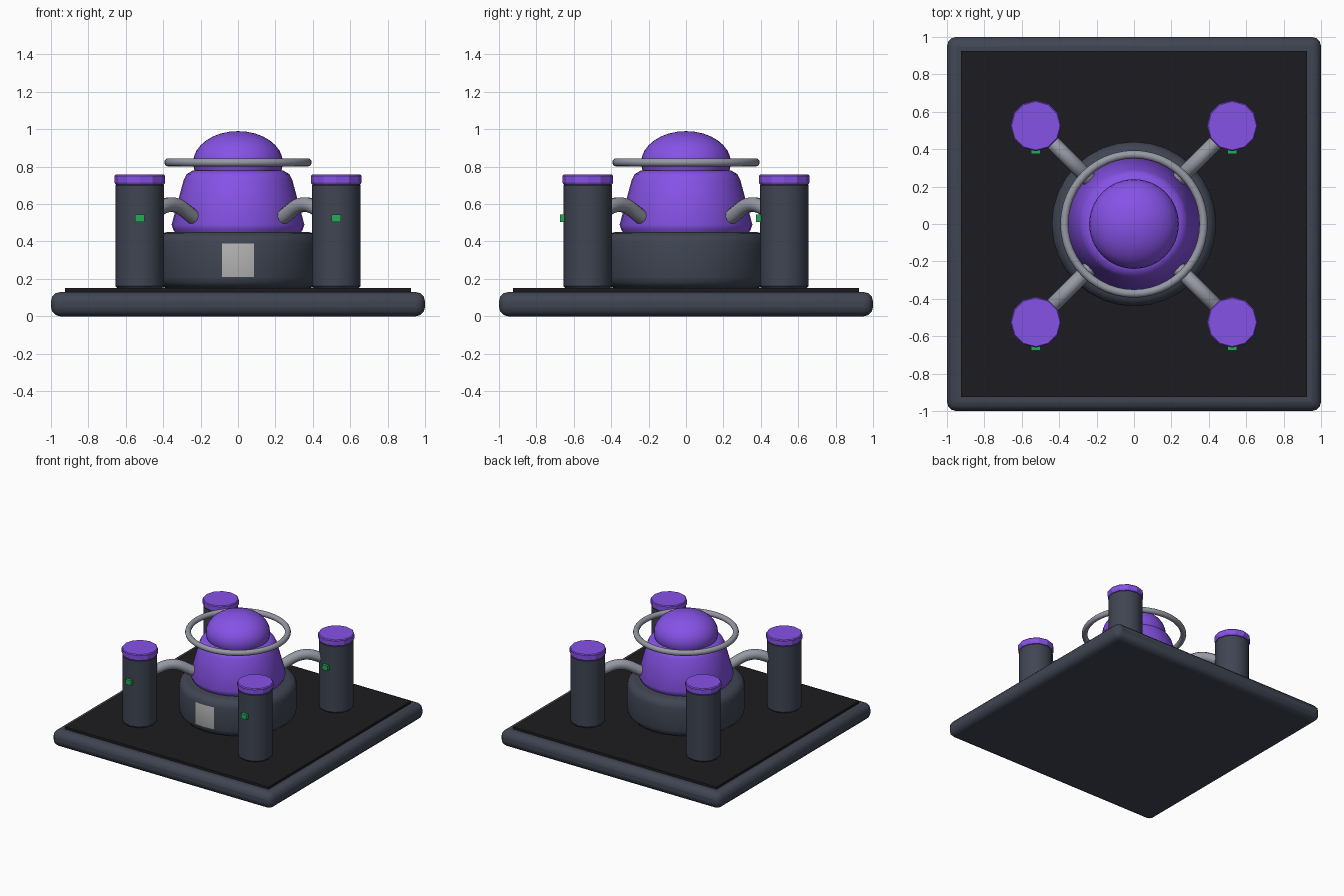
import bpy, bmesh, math

if "Cube" in bpy.data.objects:
    bpy.data.objects.remove(bpy.data.objects["Cube"])


def material(name, rgb):
    m = bpy.data.materials.new(name)
    m.diffuse_color = (*rgb, 1)
    m.use_nodes = True
    m.node_tree.nodes["Principled BSDF"].inputs["Base Color"].default_value = m.diffuse_color
    return m


SLATE = material("slate", (0.05, 0.06, 0.085))
BLACK = material("black", (0.012, 0.012, 0.015))
PURPLE = material("purple", (0.24, 0.085, 0.8))
METAL = material("metal", (0.3, 0.32, 0.37))
GREEN = material("green", (0.02, 0.4, 0.1))
PLATE = material("plate", (0.45, 0.45, 0.45))


def finish(name, mat, smooth=True, angle=35):
    ob = bpy.context.object
    ob.name = name
    ob.data.materials.append(mat)
    if smooth:
        bpy.ops.object.shade_smooth_by_angle(angle=math.radians(angle))
    return ob


def bevel(ob, width, segments):
    b = ob.modifiers.new("bevel", 'BEVEL')
    b.width, b.segments = width, segments
    b.limit_method = 'ANGLE'
    b.angle_limit = math.radians(50)


def box(name, centre, size, mat, width=0, segments=3):
    bpy.ops.mesh.primitive_cube_add(size=1, location=centre)
    bpy.context.object.scale = size
    bpy.ops.object.transform_apply(location=False, rotation=False)
    if width:
        bevel(bpy.context.object, width, segments)
    return finish(name, mat, angle=60 if width else 30)


def lathe(name, profile, sides, mat, x=0, y=0, angle=35):
    bm = bmesh.new()
    rings = []
    for r, z in profile:
        rings.append([bm.verts.new((r * math.sin(2 * math.pi * i / sides),
                                    r * math.cos(2 * math.pi * i / sides), z))
                      for i in range(sides)])
    for a, b in zip(rings, rings[1:]):
        for i in range(sides):
            j = (i + 1) % sides
            bm.faces.new((a[i], a[j], b[j], b[i]))
    bm.faces.new(rings[0])
    bm.faces.new(rings[-1])
    bmesh.ops.recalc_face_normals(bm, faces=bm.faces)
    me = bpy.data.meshes.new(name)
    bm.to_mesh(me)
    bm.free()
    ob = bpy.data.objects.new(name, me)
    bpy.context.collection.objects.link(ob)
    bpy.ops.object.select_all(action='DESELECT')
    ob.select_set(True)
    bpy.context.view_layer.objects.active = ob
    ob.location = (x, y, 0)
    return finish(name, mat, angle=angle)


# Base slab and dark deck
box("base_slab", (0, 0, 0.065), (2, 2, 0.13), SLATE, 0.05)
box("deck_panel", (0, 0, 0.135), (1.85, 1.85, 0.03), BLACK)

# Central drum with rounded rims; two front facets form the light plate
arc = [math.radians(a) for a in (0, 30, 60, 90)]
lower = [(0.38 + 0.06 * math.sin(a), 0.21 - 0.06 * math.cos(a)) for a in arc]
upper = [(0.38 + 0.06 * math.cos(a), 0.39 + 0.06 * math.sin(a)) for a in arc]
drum = lathe("drum", lower + upper, 32, SLATE)
drum.data.materials.append(PLATE)
for f in drum.data.polygons:
    if f.normal.y < -0.98 and abs(f.center.z - 0.3) < 0.02:
        f.material_index = 1

# Tapered core and dome
lathe("core_cone", [(0.33, 0.44), (0.347, 0.465), (0.355, 0.49),
                    (0.29, 0.73), (0.275, 0.76), (0.24, 0.78)], 32, PURPLE)
bpy.ops.mesh.primitive_uv_sphere_add(segments=32, ring_count=16, radius=0.24,
                                     location=(0, 0, 0.822))
bpy.context.object.scale.z = 0.7
finish("dome", PURPLE)

# Floating ring
bpy.ops.mesh.primitive_torus_add(location=(0, 0, 0.823), major_radius=0.372,
                                 minor_radius=0.022, major_segments=48,
                                 minor_segments=12)
finish("halo_ring", METAL, angle=60)

# Corner pillars with caps, indicator lights and pipes
P = 0.525
for sx, sy, tag in ((1, 1, "back_right"), (-1, 1, "back_left"),
                    (1, -1, "front_right"), (-1, -1, "front_left")):
    x, y = sx * P, sy * P
    lathe("pillar_" + tag, [(0.118, 0.148), (0.13, 0.162), (0.13, 0.70),
                            (0.118, 0.712)], 12, SLATE, x, y)
    lathe("cap_" + tag, [(0.13, 0.705), (0.136, 0.715), (0.136, 0.75),
                         (0.13, 0.757)], 12, PURPLE, x, y, angle=25)
    box("light_" + tag, (x, y - 0.13, 0.525), (0.05, 0.04, 0.04), GREEN)

    cu = bpy.data.curves.new("pipe_" + tag, 'CURVE')
    cu.dimensions = '3D'
    cu.bevel_depth = 0.04
    cu.bevel_resolution = 3
    cu.use_fill_caps = True
    sp = cu.splines.new('BEZIER')
    path = [(0.23, 0.525), (0.35, 0.597), (0.47, 0.55)]
    sp.bezier_points.add(len(path) - 1)
    for bp, (d, z) in zip(sp.bezier_points, path):
        bp.co = (sx * d, sy * d, z)
        bp.handle_left_type = bp.handle_right_type = 'AUTO'
    cu.materials.append(METAL)
    pipe = bpy.data.objects.new("pipe_" + tag, cu)
    bpy.context.collection.objects.link(pipe)
